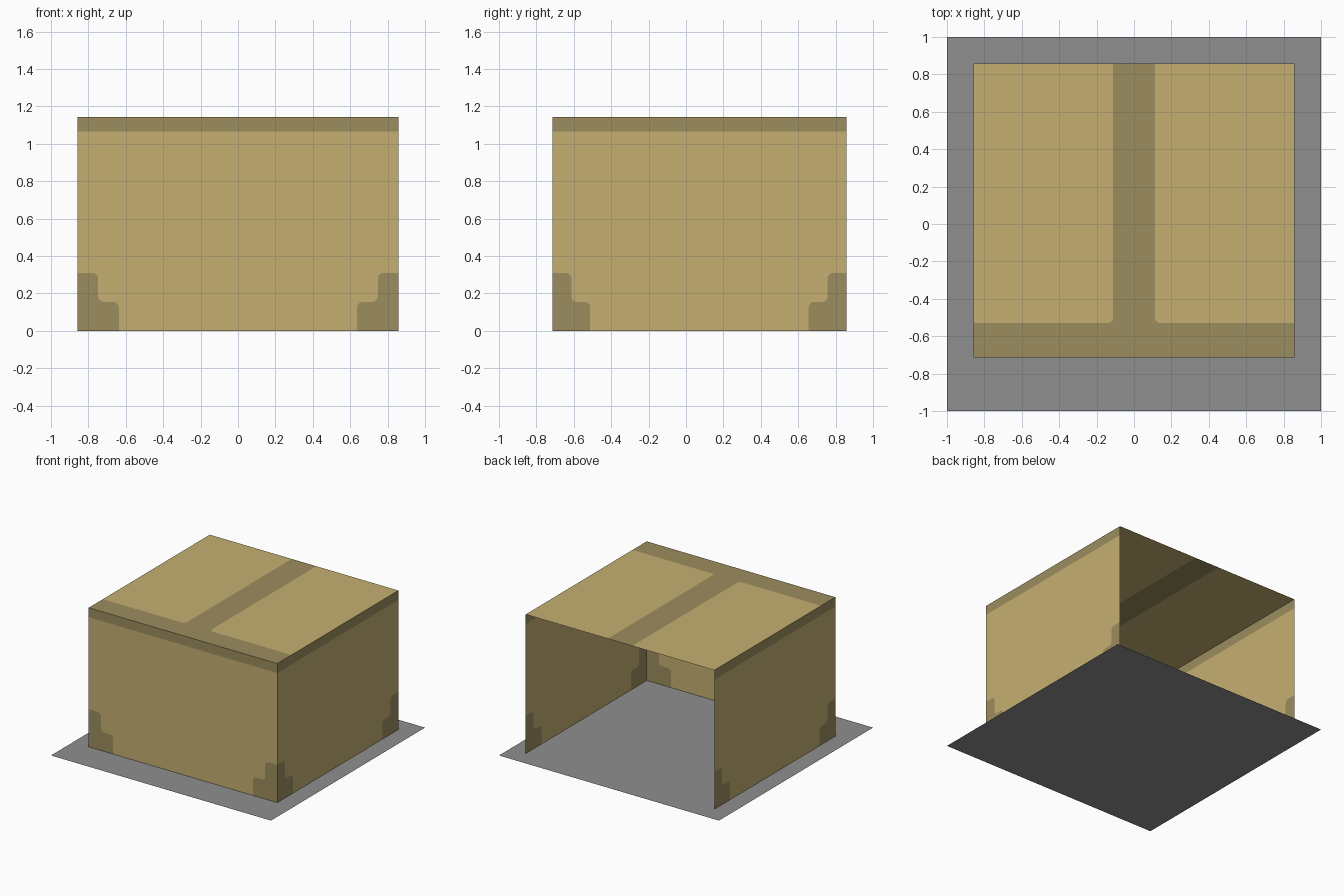
import bpy, bmesh, math
from mathutils import Vector

if "Cube" in bpy.data.objects:
    bpy.data.objects.remove(bpy.data.objects["Cube"])

X, Y0, Y1, H = 0.857, -0.714, 0.857, 1.143   # box extents


def material(name, rgb):
    m = bpy.data.materials.new(name)
    lin = [((c / 255 + 0.055) / 1.055) ** 2.4 for c in rgb]
    m.diffuse_color = (*lin, 1)
    m.use_nodes = True
    m.node_tree.nodes["Principled BSDF"].inputs["Base Color"].default_value = m.diffuse_color
    return m


LIGHT = material("tan", (197, 176, 114))
DARK = material("dark tan", (156, 141, 94))
GREY = material("grey", (143, 143, 143))


def fillet(a, b, c, r=0.03, n=5):
    """Rounded right-angle corner at b, between a and c."""
    a, b, c = Vector(a), Vector(b), Vector(c)
    p, q = (a - b).normalized() * r, (c - b).normalized() * r
    o = b + p + q
    return [tuple(o - q * math.cos(t) - p * math.sin(t))
            for t in (math.pi / 2 * i / n for i in range(n + 1))]


def panel(name, polys, place, outward, mats):
    """One sheet made of flat 2D outlines; polys = [(material index, points)]."""
    bm = bmesh.new()
    for mi, pts in polys:
        f = bm.faces.new([bm.verts.new(place(u, v)) for u, v in pts])
        f.normal_update()
        if f.normal.dot(Vector(outward)) < 0:
            f.normal_flip()
        f.material_index = mi
    bmesh.ops.remove_doubles(bm, verts=bm.verts[:], dist=1e-5)
    bmesh.ops.triangulate(bm, faces=bm.faces[:])
    me = bpy.data.meshes.new(name)
    bm.to_mesh(me)
    bm.free()
    for m in mats:
        me.materials.append(m)
    bpy.context.collection.objects.link(bpy.data.objects.new(name, me))


def wall(w):
    """Wall of half width w: rim band, two stepped corner patches, field."""
    a, b = 0.128 * w, 0.257 * w
    z1, z2, rim = 0.155, 0.31, 1.065
    step = [(w - b, 0)]
    step += fillet((w - b, 0), (w - b, z1), (w - a, z1))
    step += fillet((w - b, z1), (w - a, z1), (w - a, z2))
    step += fillet((w - a, z1), (w - a, z2), (w, z2))
    step += [(w, z2)]
    mirror = [(-u, v) for u, v in step]
    field = step + [(w, rim), (-w, rim)] + mirror[::-1]
    return [(0, field),
            (1, step + [(w, 0)]),
            (1, mirror + [(-w, 0)]),
            (1, [(-w, rim), (w, rim), (w, H), (-w, H)])]


TANS = (LIGHT, DARK)
hy, cy = (Y1 - Y0) / 2, (Y1 + Y0) / 2

# Three walls, open at the back
panel("front_wall", wall(X), lambda u, v: (u, Y0, v), (0, -1, 0), TANS)
for s, name in ((1, "right_wall"), (-1, "left_wall")):
    panel(name, wall(hy), lambda u, v, s=s: (s * X, cy + u, v), (s, 0, 0), TANS)

# Roof with a T-shaped dark stripe
sw, yb = 0.112, -0.53
inner = [(sw, Y1)] + fillet((sw, Y1), (sw, yb), (X, yb)) + [(X, yb)]
inner_l = [(-u, v) for u, v in inner]
panel("roof", [(0, inner + [(X, Y1)]),
               (0, inner_l + [(-X, Y1)]),
               (1, inner + [(X, Y0), (-X, Y0)] + inner_l[::-1])],
      lambda u, v: (u, v, H), (0, 0, 1), TANS)

# Flat base sheet
panel("base", [(0, [(-1, -1), (1, -1), (1, 1), (-1, 1)])],
      lambda u, v: (u, v, 0), (0, 0, 1), (GREY,))
